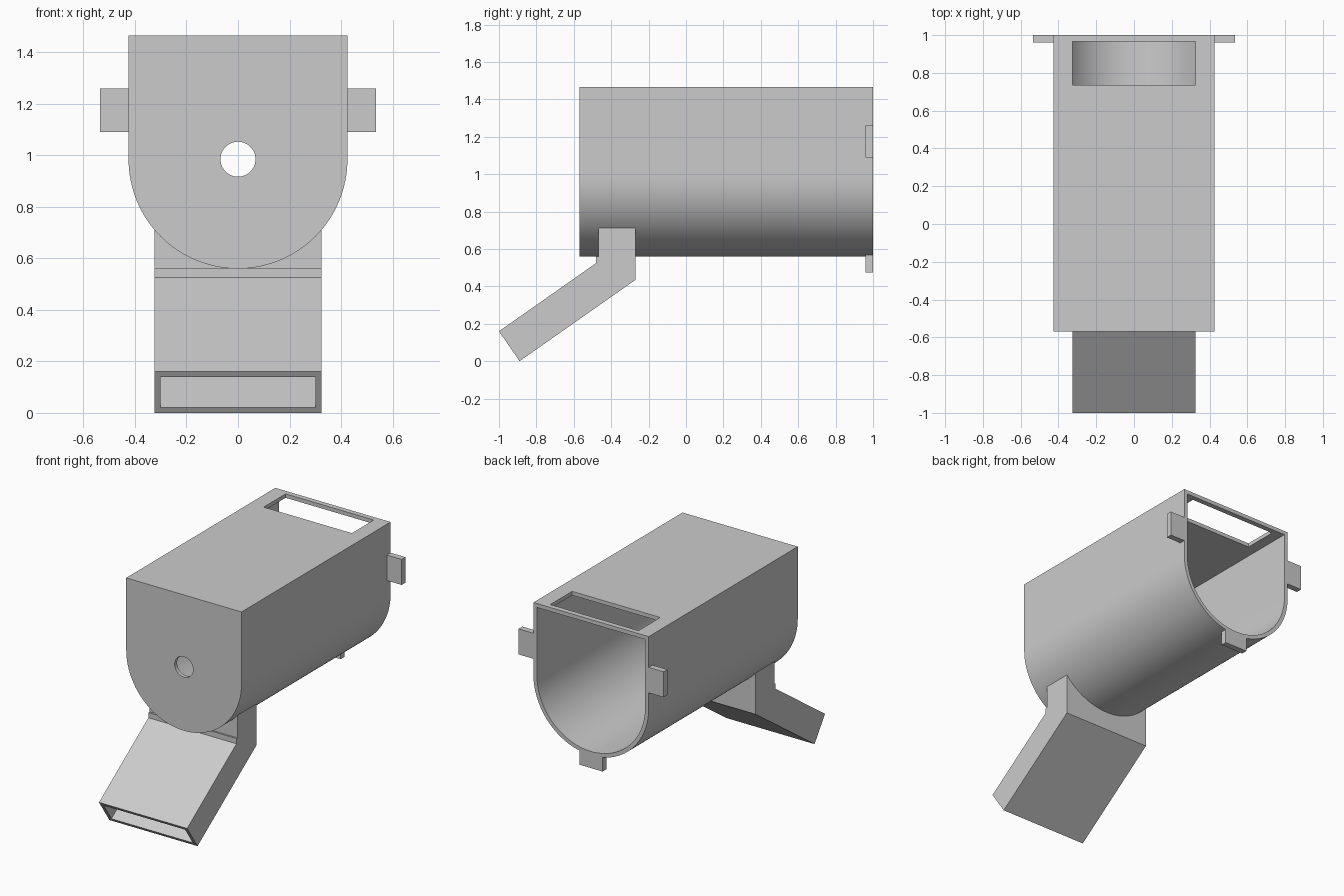
import bpy, bmesh, math
from mathutils import Matrix

cube = bpy.data.objects.get("Cube")
if cube:
    bpy.data.objects.remove(cube, do_unlink=True)

grey = bpy.data.materials.new("plain grey")
grey.use_nodes = True
colour = (0.6, 0.6, 0.6, 1)
grey.diffuse_color = colour
grey.node_tree.nodes["Principled BSDF"].inputs["Base Color"].default_value = colour

AXIS_Z = 0.985     # height of the round bottom's axis
RADIUS = 0.425
TOP = 1.465
WALL = 0.026
FRONT, BACK = -0.57, 1.0


def prism(name, points, depth):
    """Extrude a closed outline of 3D points along a vector."""
    bm = bmesh.new()
    face = bm.faces.new([bm.verts.new(p) for p in points])
    new = bmesh.ops.extrude_face_region(bm, geom=[face])["geom"]
    bmesh.ops.translate(bm, vec=depth, verts=[v for v in new if isinstance(v, bmesh.types.BMVert)])
    bmesh.ops.recalc_face_normals(bm, faces=bm.faces)
    mesh = bpy.data.meshes.new(name)
    bm.to_mesh(mesh)
    bm.free()
    mesh.materials.append(grey)
    obj = bpy.data.objects.new(name, mesh)
    bpy.context.collection.objects.link(obj)
    return obj


def box(name, x0, x1, y0, y1, z0, z1):
    outline = [(x0, y0, z0), (x1, y0, z0), (x1, y0, z1), (x0, y0, z1)]
    return prism(name, outline, (0, y1 - y0, 0))


def trough(name, inset, y0, y1):
    """Flat-topped tube with a half-round bottom."""
    r, steps = RADIUS - inset, 64
    points = [(r, y0, TOP - inset), (-r, y0, TOP - inset)]
    for i in range(steps + 1):
        a = math.pi * (1 + i / steps)
        points.append((r * math.cos(a), y0, AXIS_Z + r * math.sin(a)))
    return prism(name, points, (0, y1 - y0, 0))


def side_prism(name, outline, half_width):
    """Extrude a (y, z) side outline across the width."""
    return prism(name, [(-half_width, y, z) for y, z in outline], (2 * half_width, 0, 0))


def combine(target, other, operation):
    mod = target.modifiers.new(operation.title(), 'BOOLEAN')
    mod.operation, mod.object, mod.solver = operation, other, 'EXACT'
    bpy.context.view_layer.objects.active = target
    bpy.ops.object.modifier_apply(modifier=mod.name)
    bpy.data.objects.remove(other, do_unlink=True)


# Hopper body joined with the bent outlet chute
body = trough("hopper_body", 0, FRONT, BACK)
chute = side_prism("chute", [
    (-0.27, 0.80), (-0.27, 0.435), (-0.89, 0), (-1.0, 0.16),
    (-0.48, 0.525), (-0.48, 0.56), (-0.468, 0.56), (-0.468, 0.80)], 0.325)
combine(body, chute, 'UNION')

# Hollow interior, open at the back
combine(body, trough("cavity", WALL, FRONT + WALL, BACK + 0.1), 'DIFFERENCE')

# Chute channel from the cavity to the mouth
channel = side_prism("channel", [
    (-0.295, 0.82), (-0.295, 0.448), (-0.945, -0.008), (-1.027, 0.111),
    (-0.445, 0.519), (-0.445, 0.82)], 0.30)
combine(body, channel, 'DIFFERENCE')

# Filling window in the top
combine(body, box("window", -0.325, 0.325, 0.735, 0.965, TOP - 0.1, TOP + 0.1), 'DIFFERENCE')

# Shaft hole in the front wall
ring = [(0.068 * math.cos(math.tau * i / 48), FRONT - 0.05,
         AXIS_Z + 0.068 * math.sin(math.tau * i / 48)) for i in range(48)]
combine(body, prism("shaft_hole", ring, (0, 0.15, 0)), 'DIFFERENCE')

# Mounting tabs around the open end
for name, side in (("left_tab", 1), ("right_tab", -1)):
    x0, x1 = sorted((side * (RADIUS - 0.01), side * 0.535))
    combine(body, box(name, x0, x1, 0.96, BACK, 1.09, 1.26), 'UNION')
combine(body, box("bottom_tab", -0.085, 0.085, 0.96, BACK, 0.475, 0.572), 'UNION')

# Smooth rounds, sharp corners
bpy.ops.object.select_all(action='DESELECT')
body.select_set(True)
bpy.context.view_layer.objects.active = body
bpy.ops.object.shade_smooth_by_angle(angle=math.radians(25))
